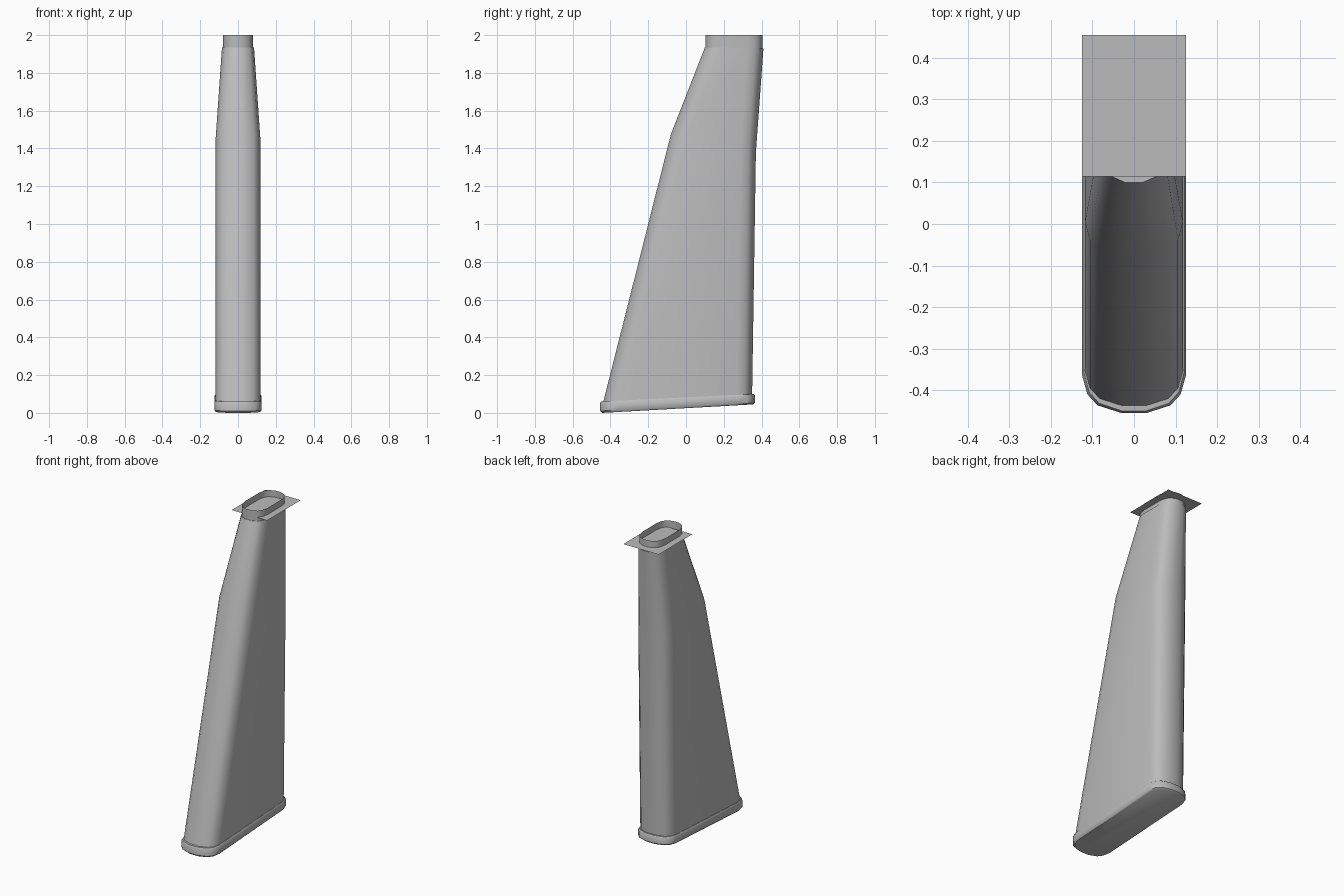
import bpy, bmesh, math

cube = bpy.data.objects.get("Cube")
if cube:
    bpy.data.objects.remove(cube, do_unlink=True)

grey = bpy.data.materials.new("plain grey")
grey.use_nodes = True
colour = (0.5, 0.5, 0.5, 1)
grey.diffuse_color = colour
grey.node_tree.nodes["Principled BSDF"].inputs["Base Color"].default_value = colour

# Rounded end of a cross-section, as fractions of half width and end depth
END = [(0.25, 0), (0.7, 0.2), (0.9, 0.5), (1, 1)]


def section(half, front, back, z_front, z_back, depth_front, depth_back):
    """Closed rounded outline, tilted between its front and back heights."""
    side = [(half * u, front + depth_front * v) for u, v in END]
    side += [(half * u, back - depth_back * v) for u, v in reversed(END)]
    outline = side + [(-x, y) for x, y in reversed(side)]
    slope = (z_back - z_front) / (back - front)
    return [(x, y, z_front + slope * (y - front)) for x, y in outline]


def loft(name, sections, capped=True):
    """Skin a row of outlines into one smooth part."""
    bm = bmesh.new()
    rings = [[bm.verts.new(p) for p in s] for s in sections]
    count = len(rings[0])
    for low, high in zip(rings, rings[1:]):
        for i in range(count):
            j = (i + 1) % count
            bm.faces.new((low[i], low[j], high[j], high[i]))
    if capped:
        bm.faces.new(rings[0][::-1])
        bm.faces.new(rings[-1])
    bmesh.ops.recalc_face_normals(bm, faces=bm.faces)
    mesh = bpy.data.meshes.new(name)
    bm.to_mesh(mesh)
    bm.free()
    mesh.materials.append(grey)
    obj = bpy.data.objects.new(name, mesh)
    bpy.context.collection.objects.link(obj)
    bpy.ops.object.select_all(action='DESELECT')
    obj.select_set(True)
    bpy.context.view_layer.objects.active = obj
    bpy.ops.object.shade_smooth_by_angle(angle=math.radians(42))
    return obj


# Tapered main body
loft("body", [
    section(0.118, -0.44, 0.35, 0.05, 0.095, 0.085, 0.08),
    section(0.118, -0.08, 0.37, 1.475, 1.38, 0.085, 0.08),
    section(0.085, 0.10, 0.41, 1.935, 1.93, 0.085, 0.085),
])

# Slanted end pad with softened edges
loft("end_pad", [
    section(0.117, -0.445, 0.357, 0.0, 0.045, 0.09, 0.085),
    section(0.125, -0.455, 0.365, 0.01, 0.053, 0.09, 0.085),
    section(0.125, -0.455, 0.365, 0.05, 0.092, 0.09, 0.085),
    section(0.120, -0.45, 0.36, 0.06, 0.1, 0.09, 0.085),
])

# Open collar at the top
loft("collar", [
    section(0.08, 0.103, 0.405, z, z, 0.08, 0.08) for z in (1.93, 2.0)
], capped=False)

# Thin flat plate crossing the collar
bpy.ops.mesh.primitive_plane_add(size=1, location=(0, 0.285, 1.958))
plate = bpy.context.object
plate.name = "top_plate"
plate.scale = (0.25, 0.34, 1)
plate.data.materials.append(grey)
